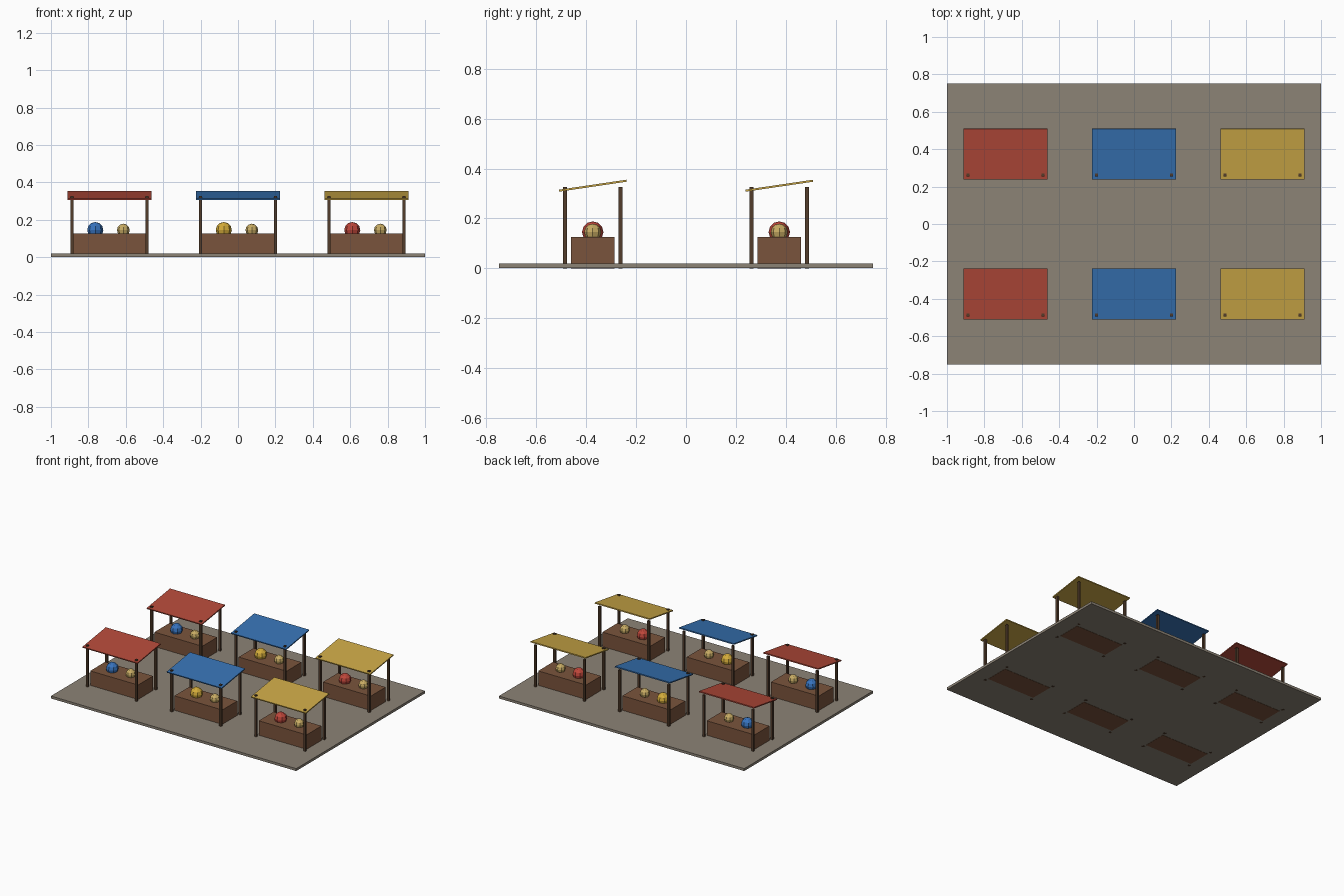
import bpy, bmesh
from mathutils import Matrix

if "Cube" in bpy.data.objects:
    bpy.data.objects.remove(bpy.data.objects["Cube"])


def material(name, rgb):
    # sRGB 0-255 to linear flat colour
    lin = [((c / 255 + 0.055) / 1.055) ** 2.4 for c in rgb]
    m = bpy.data.materials.new(name)
    m.diffuse_color = (*lin, 1)
    m.use_nodes = True
    m.node_tree.nodes["Principled BSDF"].inputs["Base Color"].default_value = m.diffuse_color
    return m


STONE = material("paving", (140, 131, 118))
WOOD = material("counter wood", (122, 84, 60))
POST = material("post wood", (82, 60, 43))
RED = material("red cloth", (178, 73, 57))
BLUE = material("blue cloth", (54, 113, 178))
YELLOW = material("yellow cloth", (202, 167, 70))
GOODS_RED = material("red goods", (190, 70, 58))
GOODS_BLUE = material("blue goods", (55, 115, 190))
GOODS_GOLD = material("gold goods", (212, 172, 58))
GOODS_TAN = material("tan goods", (200, 172, 100))


def finish(name, bm, mat):
    me = bpy.data.meshes.new(name)
    bm.to_mesh(me)
    bm.free()
    me.materials.append(mat)
    ob = bpy.data.objects.new(name, me)
    bpy.context.collection.objects.link(ob)
    return ob


def box(name, center, size, mat, tilt=0.0):
    bm = bmesh.new()
    bmesh.ops.create_cube(bm, size=1, matrix=Matrix.Translation(center)
                          @ Matrix.Rotation(tilt, 4, 'X') @ Matrix.Diagonal((*size, 1)))
    return finish(name, bm, mat)


def ball(name, center, radius, mat):
    bm = bmesh.new()
    bmesh.ops.create_uvsphere(bm, u_segments=8, v_segments=6, radius=radius,
                              matrix=Matrix.Translation(center))
    return finish(name, bm, mat)


def stall(x, y, cloth, goods):
    # counter and posts run down through the paving
    box("counter", (x, y, 0.063), (0.39, 0.174, 0.126), WOOD)
    for sx in (-1, 1):
        for side, sy in (("front", -1), ("back", 1)):
            box(side + "_post", (x + sx * 0.2, y + sy * 0.112, 0.163),
                (0.016, 0.016, 0.326), POST)
    # sloping awning, low at the front
    box("awning", (x, y, 0.331), (0.448, 0.274, 0.008), cloth, 0.147)
    # goods on the counter
    ball("large_goods", (x - 0.076, y, 0.145), 0.043, goods)
    ball("small_goods", (x + 0.074, y, 0.145), 0.034, GOODS_TAN)


# paved ground slab
box("paving_slab", (0, 0, 0.0105), (2.0, 1.5, 0.018), STONE)

# two rows of three stalls
for row_y in (-0.374, 0.374):
    for sx, cloth, goods in ((-0.687, RED, GOODS_BLUE), (0.0, BLUE, GOODS_GOLD),
                             (0.687, YELLOW, GOODS_RED)):
        stall(sx, row_y, cloth, goods)
